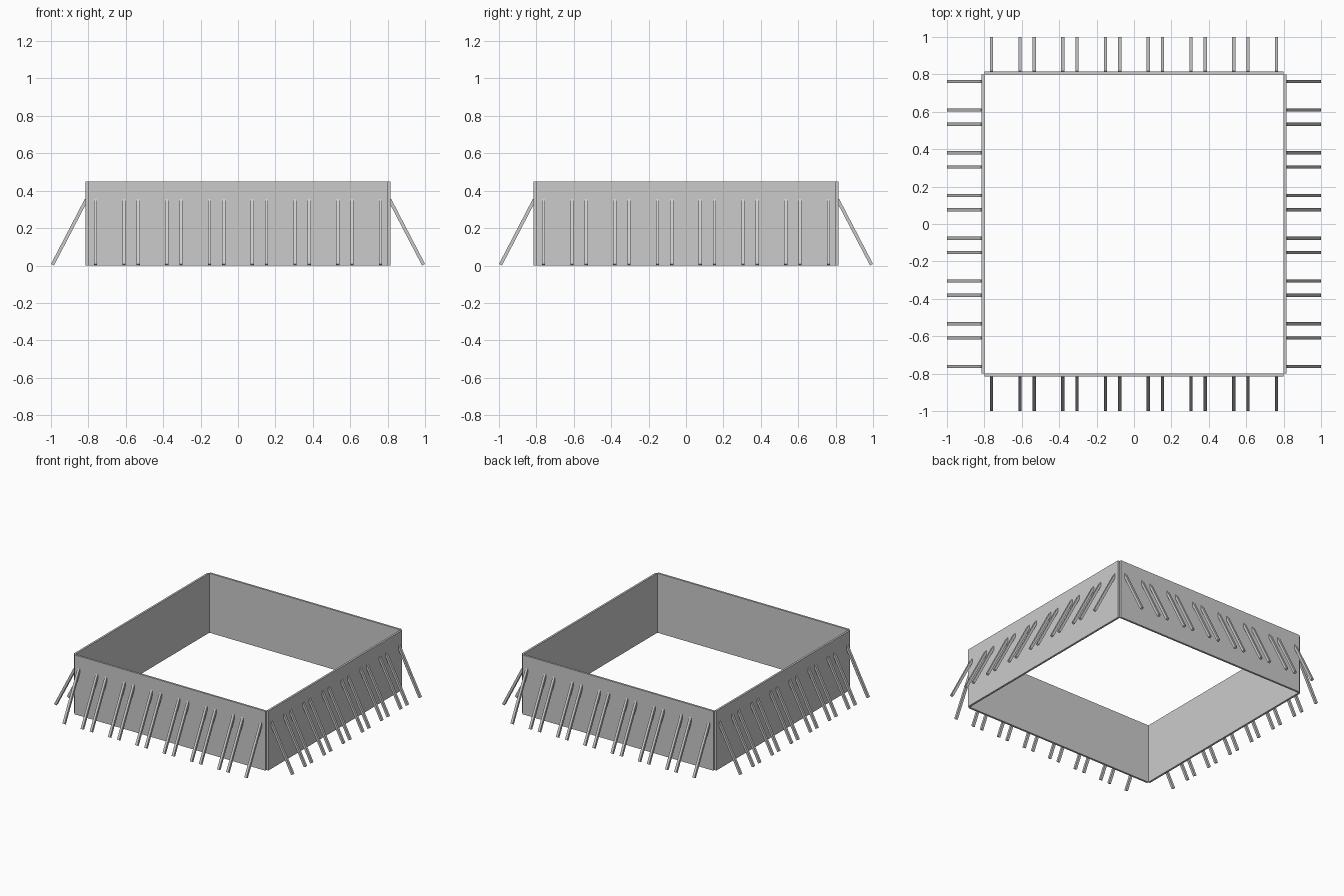
import bpy
from math import pi, sin, cos
from mathutils import Vector, Matrix

if "Cube" in bpy.data.objects:
    bpy.data.objects.remove(bpy.data.objects["Cube"])

HALF, T, H = 0.80, 0.015, 0.45     # inner half size, wall thickness, height
PITCH = 2 * HALF / 7               # seven panels per side
W = 0.018                          # strut thickness

def box(name, size, matrix):
    bpy.ops.mesh.primitive_cube_add(size=1)
    o = bpy.context.object
    o.name = name
    o.data.transform(matrix @ Matrix.Diagonal((*size, 1)))
    return o

# strut axis: from just inside the wall face down and out to the ground
top, foot = Vector((0, -0.811, 0.352)), Vector((0, -0.992, 0.004))
axis = (top - foot).normalized()
tilt = axis.to_track_quat('Z', 'X').to_matrix().to_4x4()

for side, k in (("front", 0), ("right", 1), ("back", 2), ("left", 3)):
    turn = Matrix.Rotation(k * pi / 2, 4, 'Z')
    # wall
    box(side + "_wall", (2 * HALF, T, H),
        turn @ Matrix.Translation((0, -HALF - T / 2, H / 2)))
    # pair of braces per panel
    for i in range(-3, 4):
        for s in (-1, 1):
            at = (top + foot) / 2 + Vector((i * PITCH + s * PITCH / 3, 0, 0))
            box(side + "_brace", (W, W, (top - foot).length),
                turn @ Matrix.Translation(at) @ tilt)
